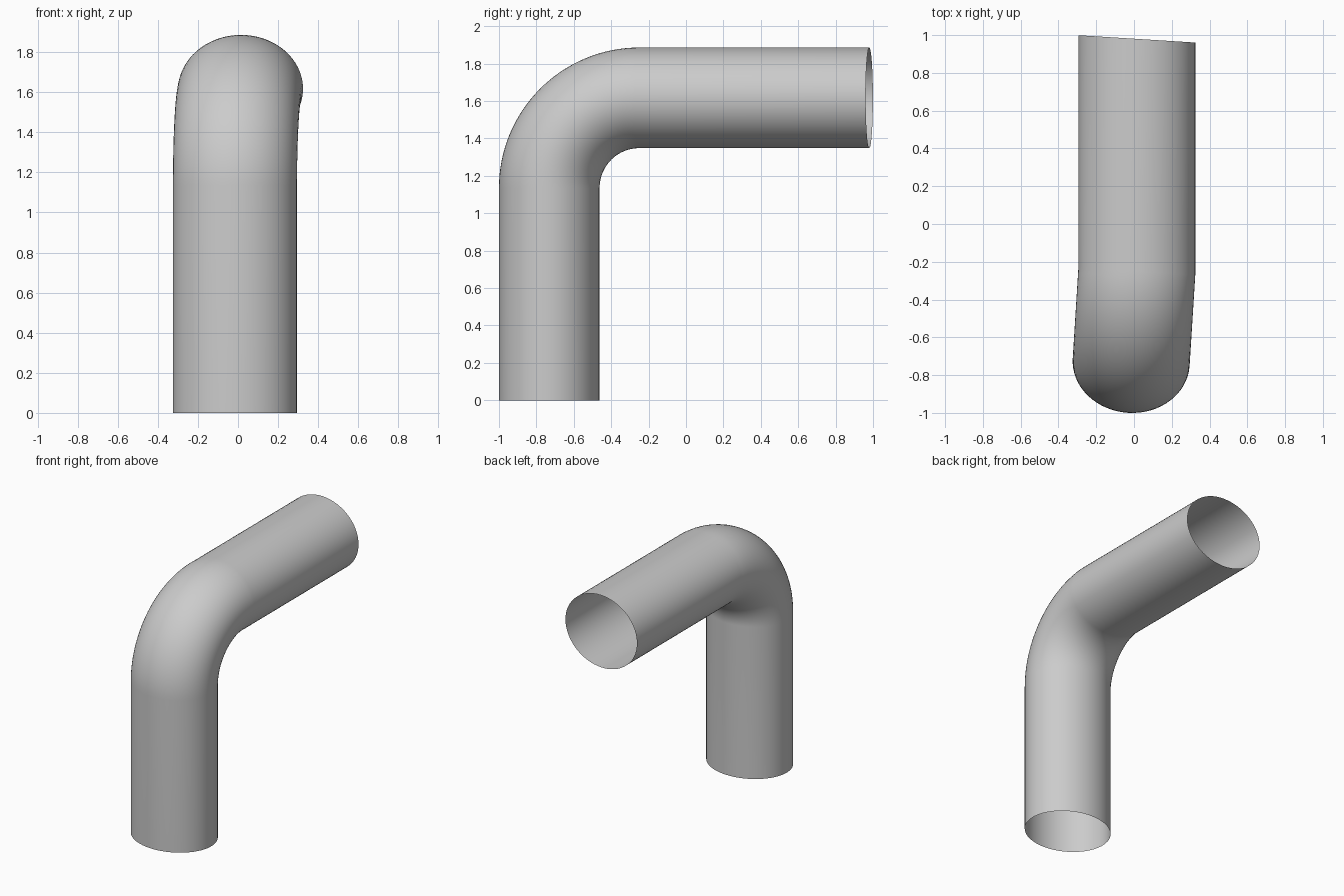
import bpy, bmesh
from math import sin, cos, pi, atan2
from mathutils import Vector

if "Cube" in bpy.data.objects:
    bpy.data.objects.remove(bpy.data.objects["Cube"])

SIDES, BEND_STEPS = 64, 32
A, B = 0.31, 0.269             # half width and half depth of the oval section
BEND_Z, RADIUS = 1.135, 0.482  # bend start height and centreline radius
YAW = atan2(0.03, 0.48)        # the bend plane is turned slightly about z

across = Vector((cos(YAW), -sin(YAW), 0))
forward = Vector((sin(YAW), cos(YAW), 0))
up = Vector((0, 0, 1))
base = Vector((-0.015, -0.731, 0))

# Stations along the pipe: centre and the "inward" axis of the oval
stations = [(base, forward)]
for i in range(BEND_STEPS + 1):
    t = i / BEND_STEPS * pi / 2
    centre = base + up * (BEND_Z + RADIUS * sin(t)) + forward * RADIUS * (1 - cos(t))
    stations.append((centre, forward * cos(t) - up * sin(t)))
# Straight run along y, keeping the slanted end section
end = stations[-1][0].copy()
end.y = 0.98
stations.append((end, -up))

# Skin the oval sections into an open-ended tube
bm = bmesh.new()
rings = []
for centre, inward in stations:
    rings.append([bm.verts.new(centre + across * A * cos(2 * pi * k / SIDES)
                               + inward * B * sin(2 * pi * k / SIDES))
                  for k in range(SIDES)])
for lo, hi in zip(rings, rings[1:]):
    for k in range(SIDES):
        n = (k + 1) % SIDES
        bm.faces.new((lo[k], lo[n], hi[n], hi[k])).smooth = True

mesh = bpy.data.meshes.new("elbow_pipe")
bm.to_mesh(mesh)
bm.free()
pipe = bpy.data.objects.new("elbow_pipe", mesh)
bpy.context.collection.objects.link(pipe)
